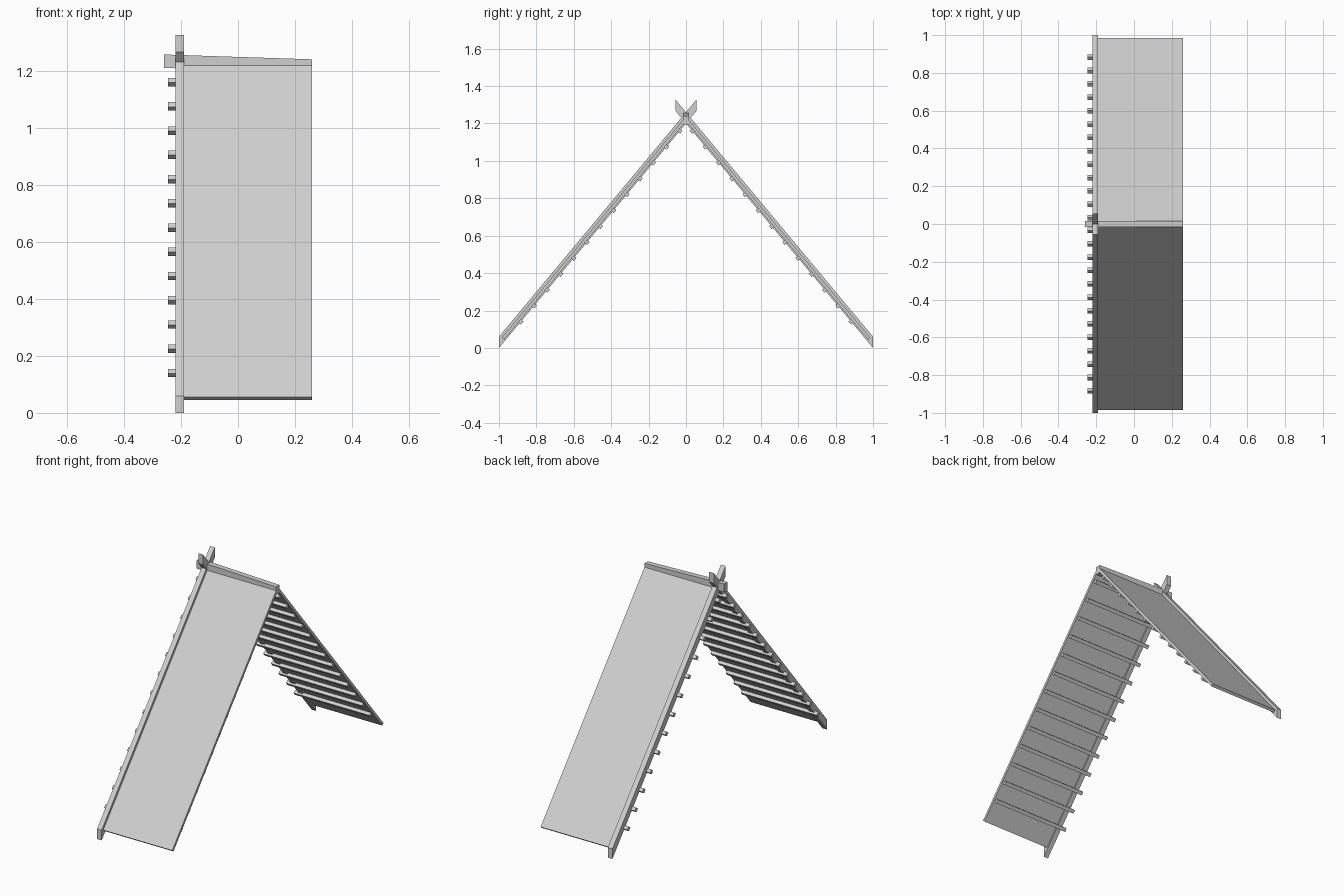
import bpy, bmesh, math

cube = bpy.data.objects.get("Cube")
if cube:
    bpy.data.objects.remove(cube, do_unlink=True)

GREY = (0.63, 0.63, 0.63, 1.0)
mat = bpy.data.materials.new("light grey")
mat.use_nodes = True
mat.diffuse_color = GREY
mat.node_tree.nodes["Principled BSDF"].inputs["Base Color"].default_value = GREY

PITCH = 1.2                      # rise over run of both slopes
ANGLE = math.atan(PITCH)
UP = (-math.sin(ANGLE), math.cos(ANGLE))   # outward normal of the front slope (y, z)


def prism(name, profile, x0, x1, side=1, drop=0.0):
    """Extrude a (y, z) profile along x; side -1 mirrors it, drop lowers the far end."""
    bm = bmesh.new()
    near = [bm.verts.new((x0, side * y, z)) for y, z in profile]
    far = [bm.verts.new((x1, side * y, z - drop)) for y, z in profile]
    bm.faces.new(near)
    bm.faces.new(far[::-1])
    n = len(profile)
    for i in range(n):
        j = (i + 1) % n
        bm.faces.new((near[i], far[i], far[j], near[j]))
    bmesh.ops.recalc_face_normals(bm, faces=bm.faces)
    mesh = bpy.data.meshes.new(name)
    bm.to_mesh(mesh)
    bm.free()
    mesh.materials.append(mat)
    obj = bpy.data.objects.new(name, mesh)
    bpy.context.collection.objects.link(obj)
    return obj


def slope(y, apex):
    return apex + PITCH * y


for side, label in ((1, "front"), (-1, "back")):
    # Gable board running past the ridge to form a crossed horn
    foot, tip = -1.0, 0.055
    low, high = 1.2, 1.26
    prism(label + "_gable_board",
          [(foot, slope(foot, low)), (tip, slope(tip, low)),
           (tip, slope(tip, high)), (foot, slope(foot, high))],
          -0.22, -0.19, side)

    # Thin roof panel with a square-cut lower edge
    thick, eave, apex = 0.016, -0.985, 1.237
    z_eave = slope(eave, apex)
    inner = (eave - UP[0] * thick, z_eave - UP[1] * thick)
    prism(label + "_roof_panel",
          [(eave, z_eave), inner,
           (0, inner[1] - PITCH * inner[0]), (0, apex)],
          -0.19, 0.26, side)

    # Square battens under the panel, poking out past the gable board
    half = 0.0105
    for i in range(13):
        z = 0.14 + i * 0.085
        y = (z - low) / PITCH
        corners = []
        for a, b in ((-1, -1), (1, -1), (1, 1), (-1, 1)):
            corners.append((y + half * (a * UP[1] + b * UP[0]),
                            z + half * (-a * UP[0] + b * UP[1])))
        prism(f"{label}_batten_{i + 1}", corners, -0.245, 0.25, side)

# Ridge beam, dipping slightly toward the open end
w = 0.016
prism("ridge_beam", [(-w, 1.21), (w, 1.21), (w, 1.257), (-w, 1.257)],
      -0.26, 0.26, drop=0.017)
